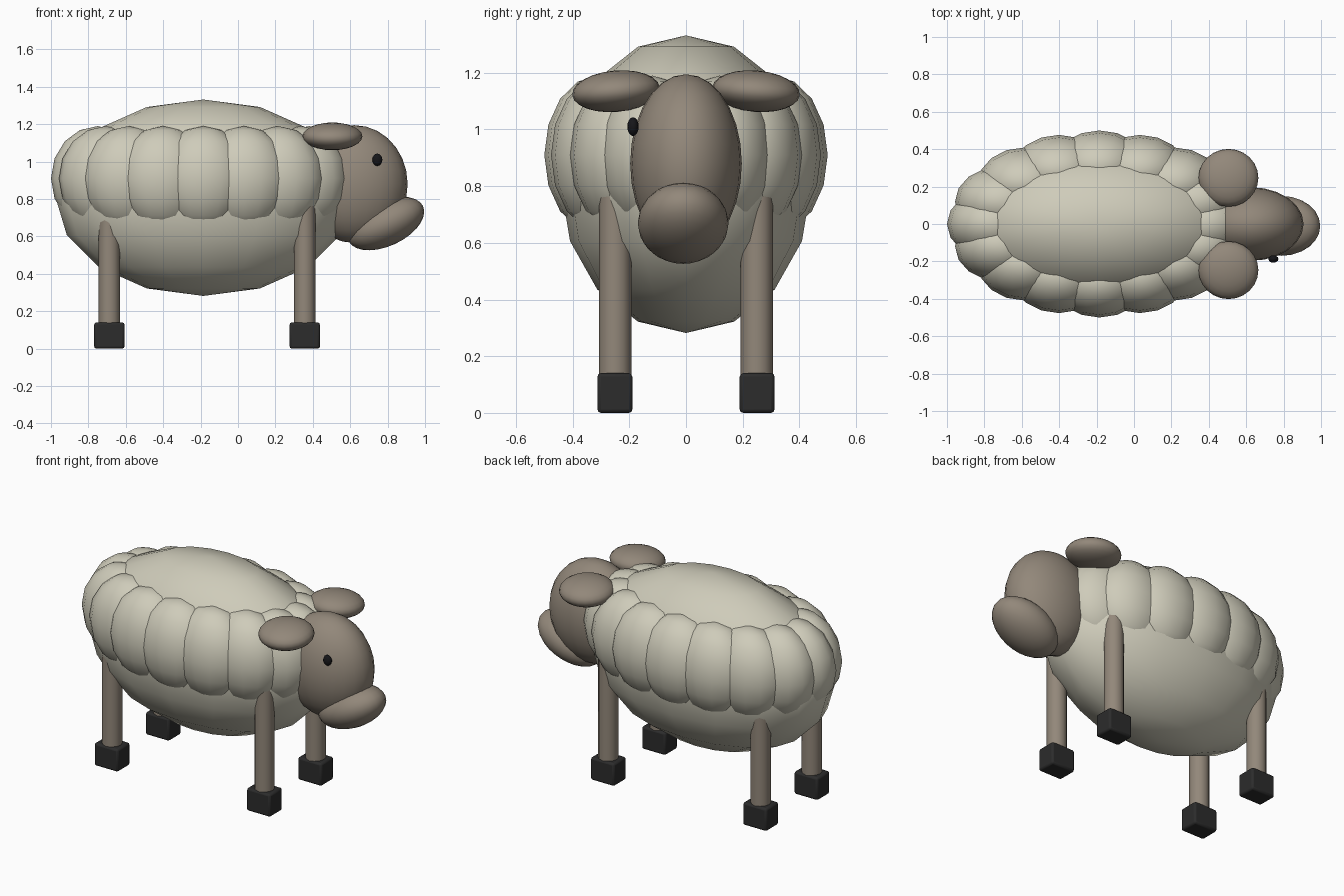
import bpy, math

if "Cube" in bpy.data.objects:
    bpy.data.objects.remove(bpy.data.objects["Cube"])


def material(name, rgb):
    m = bpy.data.materials.new(name)
    m.diffuse_color = (*rgb, 1)
    m.use_nodes = True
    m.node_tree.nodes["Principled BSDF"].inputs["Base Color"].default_value = m.diffuse_color
    return m


wool = material("cream wool", (0.62, 0.60, 0.49))
skin = material("taupe skin", (0.29, 0.245, 0.195))
dark = material("charcoal hoof", (0.025, 0.025, 0.025))
black = material("black eye", (0.008, 0.008, 0.010))


def finish(name, mat, angle=60):
    o = bpy.context.object
    o.name = name
    o.data.materials.append(mat)
    bpy.ops.object.transform_apply(location=False, rotation=True, scale=True)
    bpy.ops.object.shade_smooth_by_angle(angle=math.radians(angle))
    return o


def ellipsoid(name, loc, radii, mat, segs=16, rings=8, rot=(0, 0, 0)):
    bpy.ops.mesh.primitive_uv_sphere_add(segments=segs, ring_count=rings, radius=1,
                                         location=loc, rotation=rot)
    bpy.context.object.scale = radii
    return finish(name, mat)


# Body and the ring of fleece tufts around it
CX = -0.185
ellipsoid("body", (CX, 0, 0.807), (0.79, 0.443, 0.525), wool)
for i in range(16):
    a = math.tau * i / 16
    ellipsoid(f"fleece_tuft_{i + 1}", (CX + 0.565 * math.cos(a), 0.31 * math.sin(a), 0.91),
              (0.25, 0.19, 0.28), wool)

# Head, muzzle and eye
ellipsoid("head", (0.622, 0, 0.88), (0.285, 0.197, 0.315), skin, 24, 14)
ellipsoid("muzzle", (0.79, -0.01, 0.669), (0.22, 0.16, 0.12), skin, 24, 14,
          (0, math.radians(-25), 0))
ellipsoid("eye", (0.745, -0.187, 1.01), (0.027, 0.02, 0.033), black, 12, 8)

# Ears, legs and hooves on both sides
for side, s in (("right", -1), ("left", 1)):
    ellipsoid(f"{side}_ear", (0.505, s * 0.247, 1.135), (0.16, 0.155, 0.073), skin, 24, 12,
              (math.radians(-5 * s), 0, 0))
    for end, x in (("front", 0.357), ("back", -0.688)):
        bpy.ops.mesh.primitive_cylinder_add(vertices=12, radius=0.0575, depth=0.68,
                                            location=(x, s * 0.25, 0.46))
        finish(f"{end}_{side}_leg", skin, 40)
        bpy.ops.mesh.primitive_cube_add(size=1, location=(x, s * 0.251, 0.07))
        bpy.context.object.scale = (0.162, 0.123, 0.14)
        hoof = finish(f"{end}_{side}_hoof", dark, 30)
        bevel = hoof.modifiers.new("soft edges", "BEVEL")
        bevel.width = 0.012
        bevel.segments = 2
